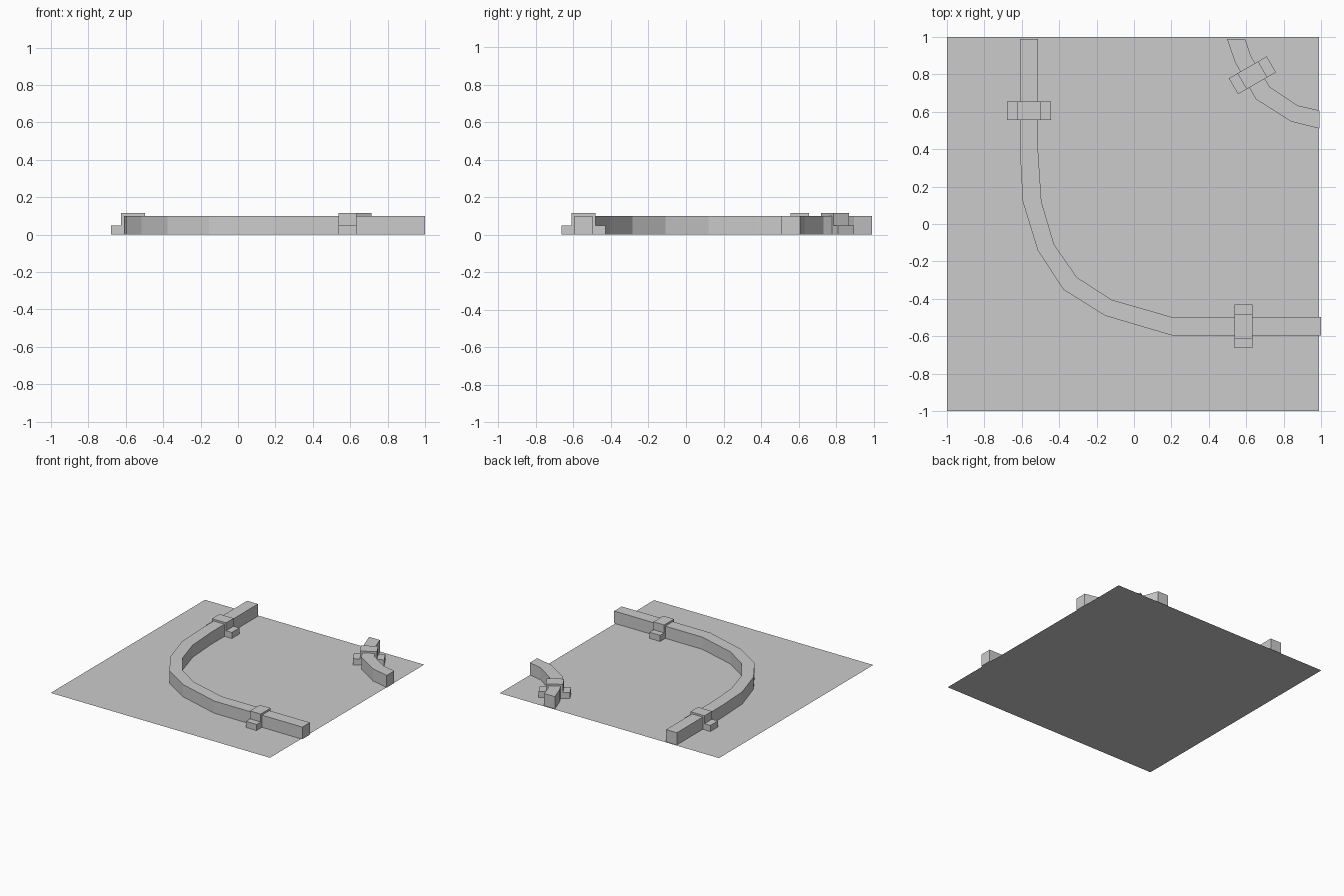
import bpy, bmesh
from math import radians
from mathutils import Matrix

if "Cube" in bpy.data.objects:
    bpy.data.objects.remove(bpy.data.objects["Cube"])


def make_object(name, bm):
    bmesh.ops.recalc_face_normals(bm, faces=bm.faces)
    mesh = bpy.data.meshes.new(name)
    bm.to_mesh(mesh)
    bm.free()
    obj = bpy.data.objects.new(name, mesh)
    bpy.context.collection.objects.link(obj)
    return obj


def rail(name, outer, inner, height=0.10):
    """Sweep a square section between two edge paths of equal length."""
    bm = bmesh.new()
    rings = [[bm.verts.new((x, y, z)) for (x, y), z in
              ((o, 0), (i, 0), (i, height), (o, height))]
             for o, i in zip(outer, inner)]
    for a, b in zip(rings, rings[1:]):
        for k in range(4):
            n = (k + 1) % 4
            bm.faces.new((a[k], a[n], b[n], b[k]))
    bm.faces.new(rings[0])
    bm.faces.new(rings[-1])
    return make_object(name, bm)


def clamp(name, x, y, angle, depth=0.098):
    """Hat-shaped bracket straddling a rail, with a foot on each side."""
    half = [(0.117, 0), (0.117, 0.05), (0.064, 0.05), (0.064, 0.115)]
    profile = half + [(-u, z) for u, z in reversed(half)]
    bm = bmesh.new()
    face = bm.faces.new([bm.verts.new((u, -depth / 2, z)) for u, z in profile])
    new = bmesh.ops.extrude_face_region(bm, geom=[face])["geom"]
    bmesh.ops.translate(bm, vec=(0, depth, 0),
                        verts=[v for v in new if isinstance(v, bmesh.types.BMVert)])
    obj = make_object(name, bm)
    obj.matrix_world = Matrix.Translation((x, y, 0)) @ Matrix.Rotation(radians(angle), 4, 'Z')
    return obj


# base sheet
bm = bmesh.new()
bm.faces.new([bm.verts.new(p) for p in
              ((-1, -1, 0), (0.99, -1, 0), (0.99, 1, 0), (-1, 1, 0))])
base = make_object("base_sheet", bm)
if base.data.polygons[0].normal.z < 0:
    base.data.flip_normals()

# long bent rail
rail("long_rail",
     [(-0.61, 0.99), (-0.61, 0.40), (-0.595, 0.12), (-0.515, -0.14),
      (-0.378, -0.35), (-0.155, -0.49), (0.20, -0.595), (1.0, -0.595)],
     [(-0.512, 0.99), (-0.512, 0.38), (-0.495, 0.12), (-0.427, -0.11),
      (-0.305, -0.285), (-0.12, -0.405), (0.20, -0.497), (1.0, -0.497)])

# short corner rail
rail("corner_rail",
     [(0.497, 0.99), (0.54, 0.865), (0.652, 0.667), (0.84, 0.548), (0.993, 0.51)],
     [(0.594, 0.99), (0.626, 0.896), (0.727, 0.732), (0.877, 0.633), (0.993, 0.607)])

# clamps
for name, x, y, angle in (("left_clamp", -0.562, 0.605, 0),
                          ("front_clamp", 0.585, -0.547, 90),
                          ("corner_clamp", 0.633, 0.795, 30)):
    clamp(name, x, y, angle)
